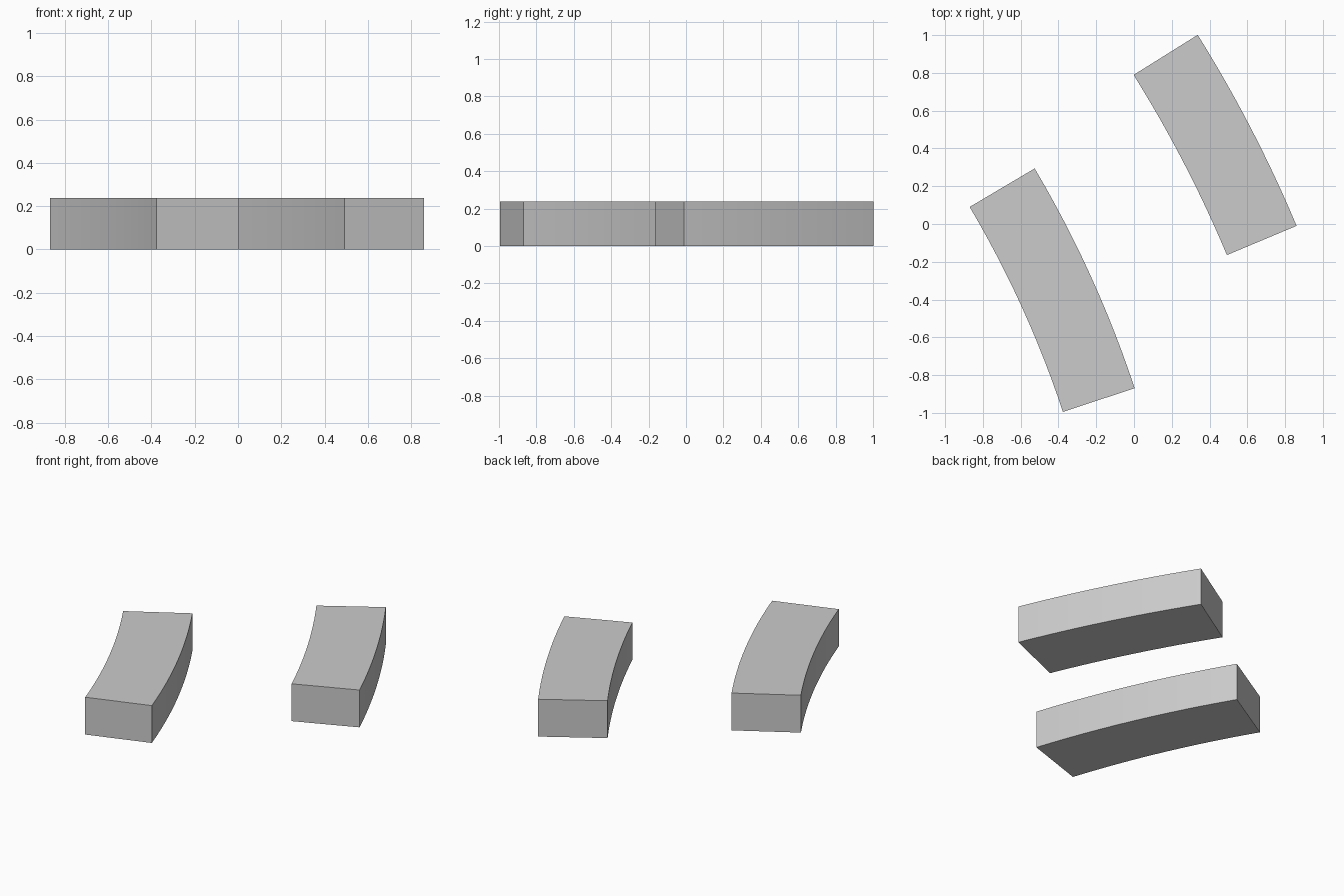
import bpy, bmesh
from math import cos, sin, radians

cube = bpy.data.objects.get("Cube")
if cube:
    bpy.data.objects.remove(cube, do_unlink=True)

HEIGHT = 0.237
CENTRE = (-5.65, -2.74)   # shared centre of both arcs
STEPS = 12

# Plain grey surface
grey = bpy.data.materials.new("plain_grey")
grey.use_nodes = True
colour = (0.6, 0.6, 0.6, 1)
grey.diffuse_color = colour
grey.node_tree.nodes["Principled BSDF"].inputs["Base Color"].default_value = colour


def arc_points(radius, start, end):
    angles = [radians(start + (end - start) * i / STEPS) for i in range(STEPS + 1)]
    return [(CENTRE[0] + radius * cos(a), CENTRE[1] + radius * sin(a), 0) for a in angles]


def curved_block(name, inner, outer, start, end):
    # Outline of the ring sector, extruded upward
    outline = arc_points(outer, start, end) + arc_points(inner, end, start)
    bm = bmesh.new()
    base = bm.faces.new([bm.verts.new(p) for p in outline])
    top = bmesh.ops.extrude_face_region(bm, geom=[base], use_keep_orig=True)["geom"]
    bmesh.ops.translate(bm, vec=(0, 0, HEIGHT),
                        verts=[v for v in top if isinstance(v, bmesh.types.BMVert)])
    bmesh.ops.recalc_face_normals(bm, faces=bm.faces)
    mesh = bpy.data.meshes.new(name)
    bm.to_mesh(mesh)
    bm.free()
    mesh.materials.append(grey)
    block = bpy.data.objects.new(name, mesh)
    bpy.context.collection.objects.link(block)
    bpy.ops.object.select_all(action="DESELECT")
    block.select_set(True)
    bpy.context.view_layer.objects.active = block
    bpy.ops.object.shade_smooth_by_angle(angle=radians(30))


# Two concentric curved blocks
curved_block("inner_curved_block", 5.555, 5.955, 18.31, 30.63)
curved_block("outer_curved_block", 6.66, 7.06, 22.75, 32.0)
